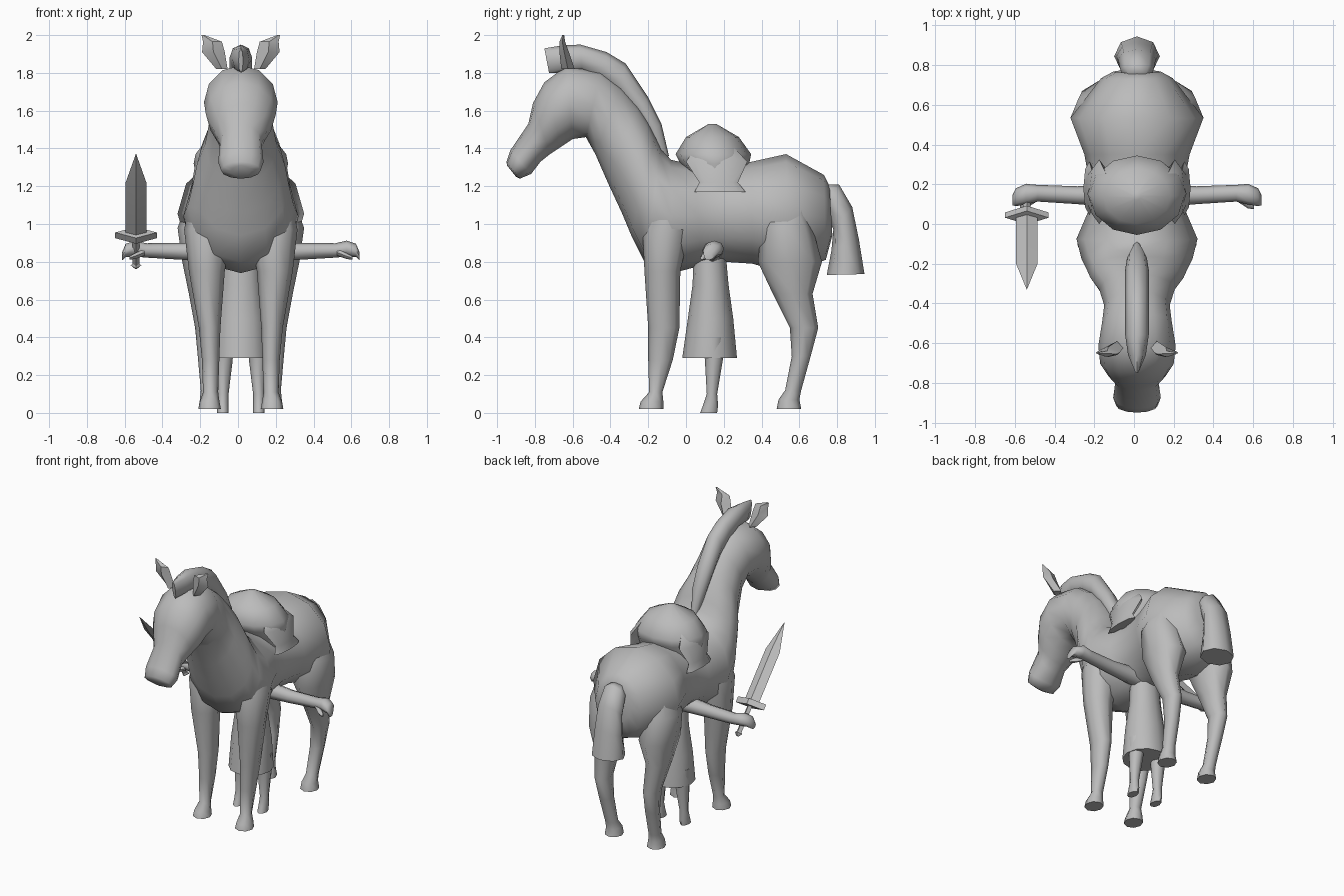
import bpy
import bmesh
import math
from mathutils import Vector

default_cube = bpy.data.objects.get("Cube")
if default_cube:
    bpy.data.objects.remove(default_cube, do_unlink=True)

CENTRE_X = 0.015

grey = bpy.data.materials.new("plain grey")
grey.use_nodes = True
grey.diffuse_color = (0.5, 0.5, 0.5, 1)
grey.node_tree.nodes["Principled BSDF"].inputs["Base Color"].default_value = grey.diffuse_color


def loft(name, sections, sides=8, smooth_angle=60, location=(CENTRE_X, 0, 0), tilt=0):
    """Skin a row of elliptical sections, each given as (centre, half axis, half axis)."""
    bm = bmesh.new()
    rings = []
    for centre, u, v in sections:
        ring = []
        for i in range(sides):
            angle = math.tau * i / sides
            ring.append(bm.verts.new(centre + u * math.cos(angle) + v * math.sin(angle)))
        rings.append(ring)
    for lower, upper in zip(rings, rings[1:]):
        for i in range(sides):
            j = (i + 1) % sides
            bm.faces.new((lower[i], lower[j], upper[j], upper[i]))
    bm.faces.new(rings[0])
    bm.faces.new(rings[-1])
    bmesh.ops.recalc_face_normals(bm, faces=bm.faces)
    mesh = bpy.data.meshes.new(name)
    bm.to_mesh(mesh)
    bm.free()
    mesh.materials.append(grey)
    obj = bpy.data.objects.new(name, mesh)
    obj.location = location
    obj.rotation_euler.x = tilt
    bpy.context.collection.objects.link(obj)
    bpy.ops.object.select_all(action="DESELECT")
    obj.select_set(True)
    bpy.context.view_layer.objects.active = obj
    bpy.ops.object.shade_smooth_by_angle(angle=math.radians(smooth_angle))
    return obj


def span(ay, az, by, bz, width, x=0.0):
    """Section stretched between two side-profile points, with a half width across x."""
    a, b = Vector((x, ay, az)), Vector((x, by, bz))
    return (a + b) / 2, Vector((width, 0, 0)), (b - a) / 2


def level(z, front, back, width, x=0.0):
    """Horizontal section at one height."""
    return span(front, z, back, z, width, x)


def across(x, y, z, depth, height):
    """Section of a limb that runs sideways."""
    return Vector((x, y, z)), Vector((0, depth, 0)), Vector((0, 0, height))


def spans(rows):
    return [span(*row) for row in rows]


def levels(rows, side=1):
    return [level(z, front, back, width, side * x) for z, front, back, width, x in rows]


def mirrored(sections, side):
    return [(Vector((side * c.x, c.y, c.z)), u, v) for c, u, v in sections]


# Horse trunk, neck and head: belly point, back point, half width
loft("horse_body", spans([
    (.775, .94, .76, 1.2, .12),
    (.74, .81, .73, 1.26, .18),
    (.54, .74, .53, 1.37, .335),
    (.35, .79, .35, 1.33, .265),
    (.2, .8, .17, 1.3, .235),
    (.08, .78, .05, 1.31, .245),
    (-.07, .74, -.08, 1.34, .305),
    (-.22, .8, -.13, 1.4, .28),
    (-.29, .94, -.16, 1.47, .255),
    (-.34, 1.06, -.2, 1.55, .235),
    (-.41, 1.21, -.25, 1.63, .19),
    (-.48, 1.37, -.34, 1.73, .165),
    (-.53, 1.46, -.45, 1.81, .175),
    (-.6, 1.45, -.63, 1.84, .195),
    (-.66, 1.41, -.75, 1.75, .185),
    (-.72, 1.37, -.81, 1.64, .145),
    (-.77, 1.33, -.835, 1.53, .11),
    (-.82, 1.265, -.93, 1.39, .12),
    (-.88, 1.24, -.95, 1.33, .105),
    (-.9, 1.25, -.948, 1.31, .05),
]), sides=12, smooth_angle=75)

# Horse legs: height, front edge, back edge, half width, sideways centre
front_leg = [
    (1.17, -.15, .0, .06, .2),
    (.97, -.23, .02, .125, .175),
    (.75, -.22, -.03, .095, .18),
    (.45, -.2, -.035, .057, .165),
    (.28, -.2, -.07, .046, .16),
    (.11, -.195, -.125, .04, .16),
    (.06, -.24, -.12, .052, .165),
    (.02, -.25, -.12, .06, .165),
]
hind_leg = [
    (1.2, .47, .6, .05, .2),
    (.98, .4, .67, .135, .2),
    (.8, .38, .72, .115, .195),
    (.63, .46, .67, .075, .2),
    (.45, .55, .7, .052, .19),
    (.3, .56, .66, .048, .18),
    (.12, .525, .61, .042, .17),
    (.07, .49, .6, .052, .165),
    (.02, .48, .61, .06, .165),
]
ear = [
    (1.82, -.66, -.59, .03, .1),
    (1.91, -.67, -.62, .06, .145),
    (1.965, -.67, -.64, .05, .15),
    (2.0, -.655, -.645, .008, .2),
]
# Rider's leg, in the same layout
rider_leg = [
    (.4, .09, .2, .05, .09),
    (.28, .1, .195, .047, .09),
    (.1, .11, .165, .03, .095),
    (.04, .09, .17, .03, .095),
    (0, .075, .165, .03, .095),
]
# Hair hanging over the ears, in the same layout
hair_lock = [
    (1.17, .045, .315, .03, .24),
    (1.22, .07, .275, .03, .228),
    (1.33, .0, .325, .05, .19),
    (1.42, .06, .24, .03, .15),
]
# Rider's arm with the hand bent forward
rider_arm = [
    across(.08, .14, .86, .06, .06),
    across(.3, .145, .855, .045, .045),
    across(.5, .155, .86, .042, .038),
    across(.56, .15, .87, .052, .042),
    across(.61, .135, .86, .045, .035),
    across(.628, .12, .83, .025, .022),
]
rider_thumb = [
    across(.51, .13, .85, .02, .02),
    across(.56, .1, .83, .022, .018),
    across(.59, .085, .82, .01, .01),
]

for side, label in ((1, "left"), (-1, "right")):
    loft("horse_front_leg_" + label, levels(front_leg, side))
    loft("horse_hind_leg_" + label, levels(hind_leg, side))
    loft("horse_ear_" + label, levels(ear, side), sides=4, smooth_angle=30)
    loft("rider_leg_" + label, levels(rider_leg, side))
    loft("hair_lock_" + label, levels(hair_lock, side))
    loft("rider_arm_" + label, mirrored(rider_arm, side))
    loft("rider_thumb_" + label, mirrored(rider_thumb, side), sides=6)

# Mane, running from forelock to withers
loft("horse_mane", spans([
    (-.725, 1.8, -.75, 1.93, .012),
    (-.66, 1.8, -.66, 1.945, .045),
    (-.55, 1.81, -.56, 1.95, .06),
    (-.44, 1.75, -.42, 1.91, .06),
    (-.36, 1.68, -.32, 1.85, .06),
    (-.27, 1.58, -.2, 1.67, .06),
    (-.21, 1.48, -.13, 1.53, .05),
    (-.16, 1.34, -.09, 1.36, .02),
]), sides=8)

# Tail
loft("horse_tail", spans([
    (.7, 1.13, .76, 1.21, .06),
    (.75, 1.05, .81, 1.21, .085),
    (.78, .97, .88, 1.09, .095),
    (.77, .86, .915, .92, .105),
    (.745, .73, .945, .735, .115),
]), sides=8)

# Rider's gown
loft("rider_gown", [
    level(.29, -.02, .27, .145),
    level(.5, .01, .25, .135),
    level(.68, .035, .225, .11),
    level(.85, .04, .21, .1),
    level(1.1, .07, .2, .07),
], sides=12)

# Rider's domed hair
loft("rider_hair", [
    level(1.17, .06, .27, .22),
    level(1.25, .03, .28, .235),
    level(1.32, -.03, .335, .25),
    level(1.37, -.055, .345, .24),
    level(1.46, .0, .28, .17),
    level(1.53, .12, .16, .02),
], sides=12)

# Sword, built upright around its guard and leaned forward
sword_parts = {
    "sword_blade": [(0, .02, .055), (.37, .02, .055), (.57, .001, .001)],
    "sword_guard": [(-.02, .045, .11), (.02, .045, .11)],
    "sword_grip": [(-.21, .018, .018), (.0, .018, .018)],
    "sword_pommel": [(-.23, .01, .01), (-.21, .028, .028), (-.19, .01, .01)],
}
for name, rows in sword_parts.items():
    loft(name, [level(z, -depth, depth, width) for z, depth, width in rows], sides=4,
         smooth_angle=20, location=(-.54, .045, .94), tilt=math.radians(41))
